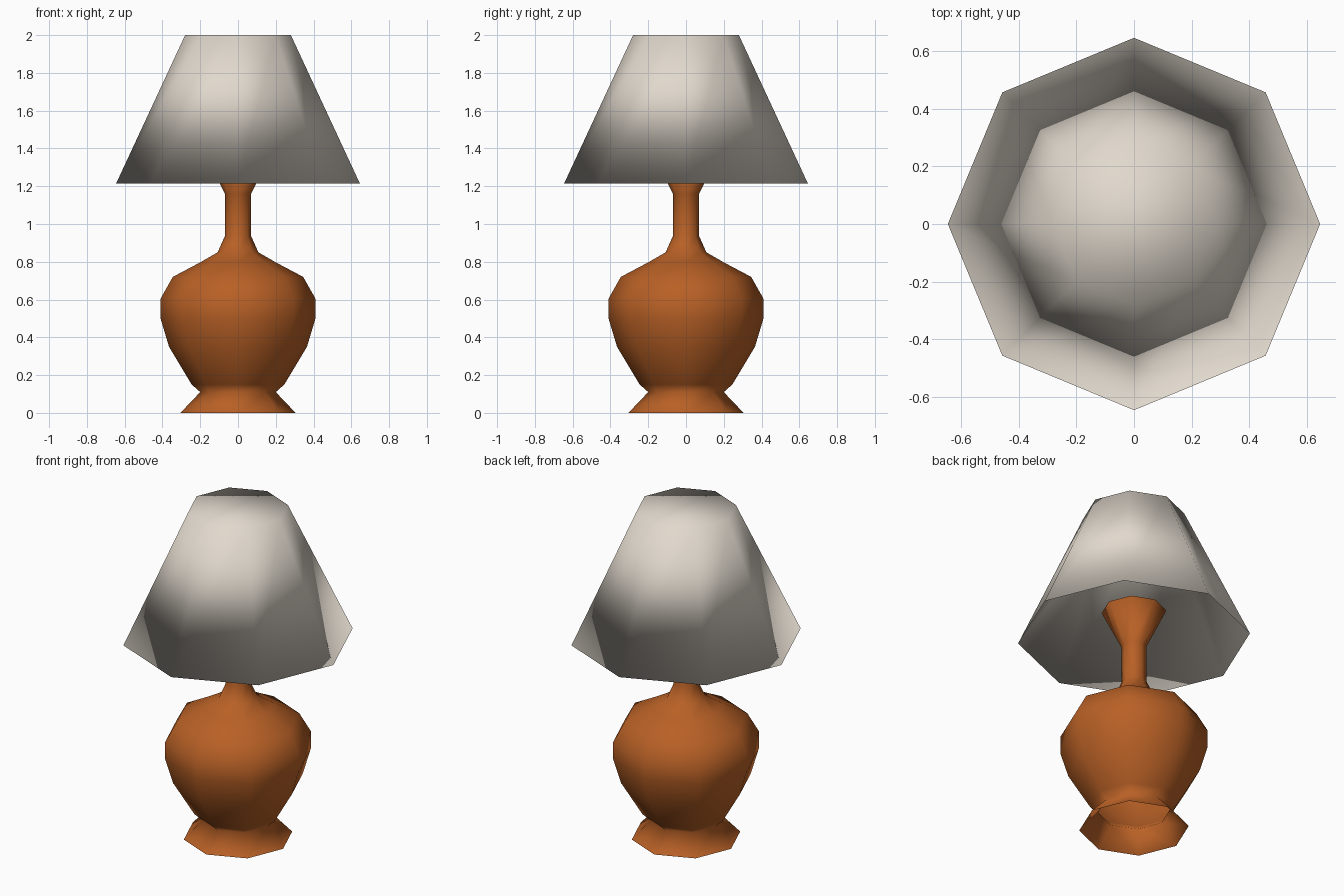
import bpy, bmesh, math

if "Cube" in bpy.data.objects:
    bpy.data.objects.remove(bpy.data.objects["Cube"])

SIDES = 8


def material(name, color):
    m = bpy.data.materials.new(name)
    m.diffuse_color = (*color, 1.0)
    m.use_nodes = True
    m.node_tree.nodes["Principled BSDF"].inputs["Base Color"].default_value = m.diffuse_color
    return m


def lathe(name, profile, mat, cap_start=False, cap_end=False):
    """Spin (radius, height) points into a smooth eight-sided surface."""
    bm = bmesh.new()
    rings = []
    for r, z in profile:
        rings.append([bm.verts.new((r * math.cos(math.tau * i / SIDES),
                                    r * math.sin(math.tau * i / SIDES), z))
                      for i in range(SIDES)])
    for a, b in zip(rings, rings[1:]):
        for i in range(SIDES):
            j = (i + 1) % SIDES
            bm.faces.new((a[i], a[j], b[j], b[i]))
    if cap_start:
        bm.faces.new(rings[0][::-1])
    if cap_end:
        bm.faces.new(rings[-1])
    for f in bm.faces:
        f.smooth = True
    mesh = bpy.data.meshes.new(name)
    bm.to_mesh(mesh)
    bm.free()
    mesh.materials.append(mat)
    obj = bpy.data.objects.new(name, mesh)
    bpy.context.collection.objects.link(obj)
    return obj


orange = material("burnt orange ceramic", (0.48, 0.118, 0.019))
cream = material("cream fabric", (0.75, 0.69, 0.61))

# Foot, vase body, neck and flared socket, open underneath
lathe("lamp_base", [
    (0.305, 0.0), (0.20, 0.11), (0.245, 0.15), (0.365, 0.35),
    (0.41, 0.50), (0.41, 0.605), (0.345, 0.72), (0.20, 0.797),
    (0.108, 0.85), (0.07, 0.935), (0.07, 1.16), (0.18, 1.385),
], orange, cap_end=True)

# Thin hollow shade: inner wall down to the rim, outer wall up to the closed top
lathe("lamp_shade", [
    (0.275, 1.985), (0.645, 1.215), (0.28, 2.0),
], cream, cap_start=True, cap_end=True)
